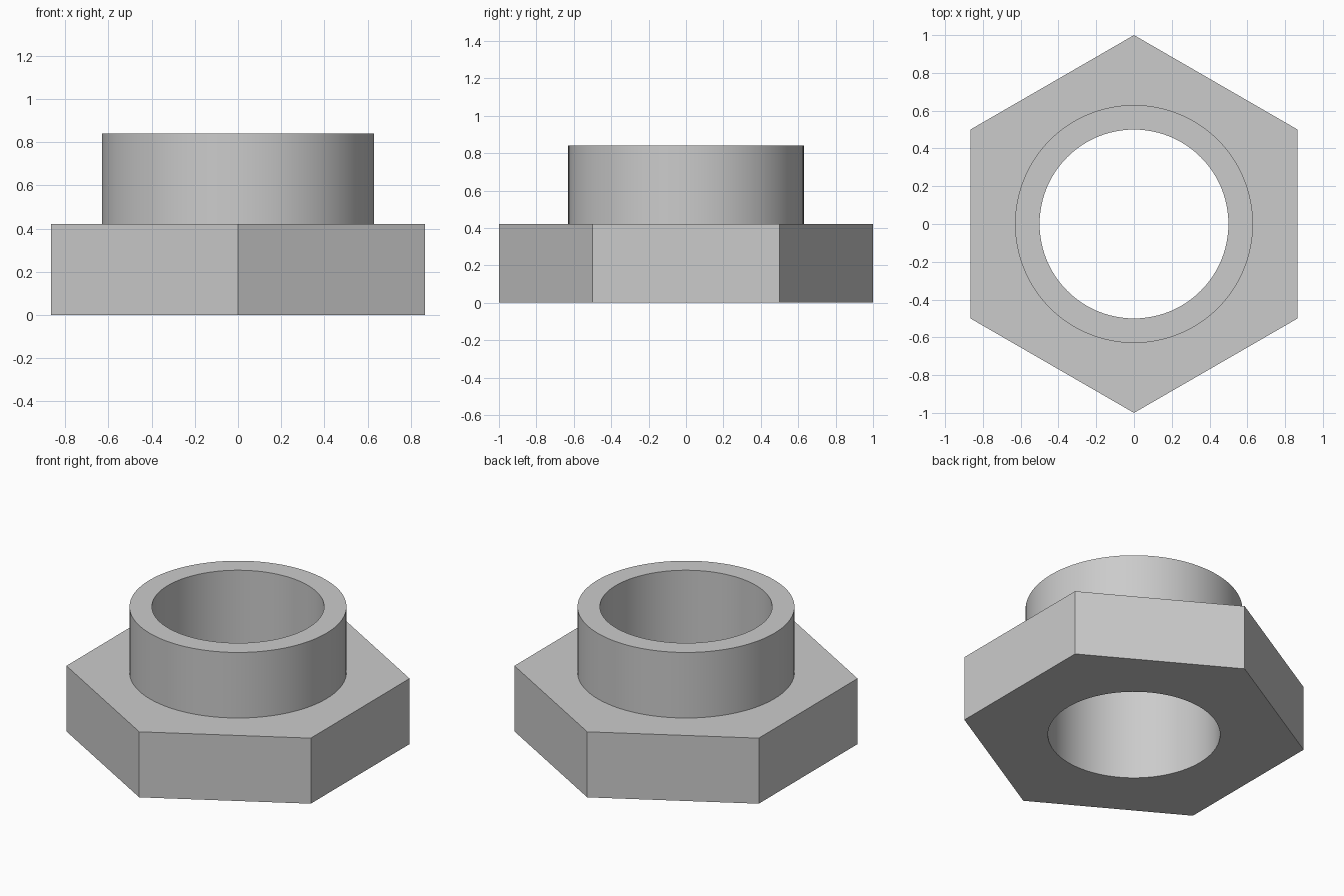
import bpy
import bmesh
from math import cos, sin, pi

if "Cube" in bpy.data.objects:
    bpy.data.objects.remove(bpy.data.objects["Cube"])

SEGMENTS = 96
BORE, COLLAR, FLAT = 0.5, 0.63, cos(pi / 6)
HEX_TOP, COLLAR_TOP = 0.42, 0.84


def make_material(name, color):
    mat = bpy.data.materials.new(name)
    mat.use_nodes = True
    mat.diffuse_color = color
    mat.node_tree.nodes["Principled BSDF"].inputs["Base Color"].default_value = color
    return mat


def circle(radius):
    return lambda a: radius


def hexagon(apothem):
    # Corners point along +y and -y
    return lambda a: apothem / cos((a + pi / 6) % (pi / 3) - pi / 6)


def sweep(name, profile, mat):
    """Closed ring-shaped solid from a loop of (outline, height) sections."""
    bm = bmesh.new()
    angles = [2 * pi * i / SEGMENTS for i in range(SEGMENTS)]
    rings = [[bm.verts.new((r(a) * cos(a), r(a) * sin(a), z)) for a in angles]
             for r, z in profile]
    for lower, upper in zip(rings, rings[1:] + rings[:1]):
        for i in range(SEGMENTS):
            j = (i + 1) % SEGMENTS
            bm.faces.new((lower[i], lower[j], upper[j], upper[i]))
    bmesh.ops.recalc_face_normals(bm, faces=bm.faces)
    mesh = bpy.data.meshes.new(name)
    bm.to_mesh(mesh)
    bm.free()
    mesh.materials.append(mat)
    obj = bpy.data.objects.new(name, mesh)
    bpy.context.collection.objects.link(obj)
    return obj


# Hexagonal flange and round collar with a through bore, as one solid
metal = make_material("plain grey", (0.6, 0.6, 0.6, 1))
nut = sweep("flanged_hex_nut", [
    (circle(BORE), 0),
    (hexagon(FLAT), 0),
    (hexagon(FLAT), HEX_TOP),
    (circle(COLLAR), HEX_TOP),
    (circle(COLLAR), COLLAR_TOP),
    (circle(BORE), COLLAR_TOP),
], metal)

# Smooth round walls, crisp edges
bpy.ops.object.select_all(action="DESELECT")
nut.select_set(True)
bpy.context.view_layer.objects.active = nut
bpy.ops.object.shade_smooth_by_angle(angle=pi / 6)
